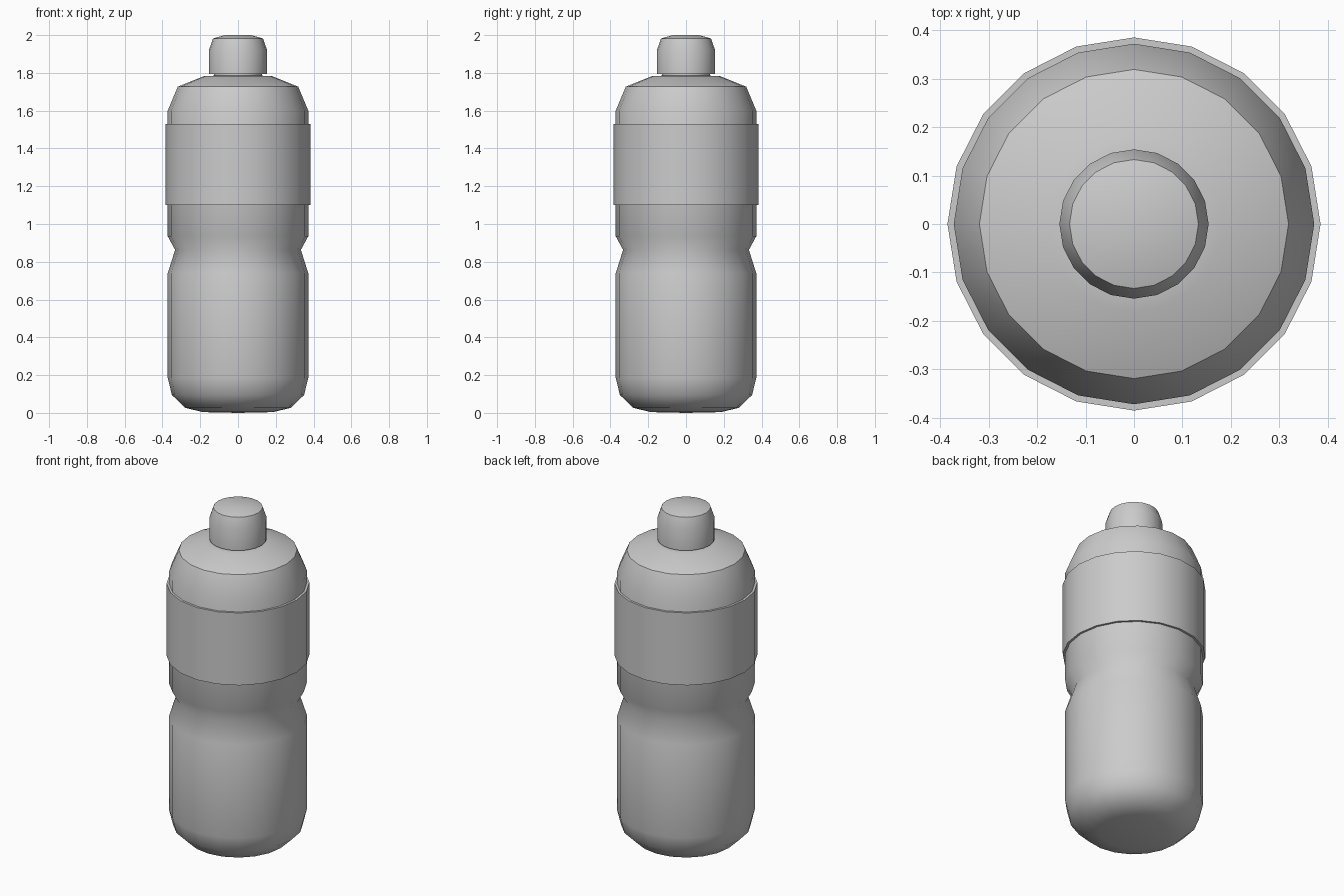
import bpy
import bmesh
import math

if "Cube" in bpy.data.objects:
    bpy.data.objects.remove(bpy.data.objects["Cube"])

SIDES = 20


def lathe(name, profile, angle=40, closed=False):
    """Revolve (radius, z) points around z; a radius of 0 becomes a pole."""
    bm = bmesh.new()
    rings = []
    for r, z in profile:
        if r == 0:
            rings.append([bm.verts.new((0, 0, z))] * SIDES)
        else:
            rings.append([bm.verts.new((r * math.cos(2 * math.pi * i / SIDES),
                                        r * math.sin(2 * math.pi * i / SIDES), z))
                          for i in range(SIDES)])
    pairs = list(zip(rings, rings[1:]))
    if closed:
        pairs.append((rings[-1], rings[0]))
    for low, high in pairs:
        for i in range(SIDES):
            j = (i + 1) % SIDES
            corners = [low[i], low[j], high[j], high[i]]
            bm.faces.new(list(dict.fromkeys(corners)))
    bmesh.ops.recalc_face_normals(bm, faces=bm.faces)
    mesh = bpy.data.meshes.new(name)
    bm.to_mesh(mesh)
    bm.free()
    obj = bpy.data.objects.new(name, mesh)
    bpy.context.collection.objects.link(obj)
    bpy.ops.object.select_all(action='DESELECT')
    obj.select_set(True)
    bpy.context.view_layer.objects.active = obj
    bpy.ops.object.shade_smooth_by_angle(angle=math.radians(angle))
    return obj


# Bottle body with rounded base, pinched grip and sloping shoulder
lathe("bottle_body", [(0, 0), (0.185, 0.004), (0.28, 0.027), (0.35, 0.095),
                      (0.372, 0.185), (0.372, 0.74), (0.333, 0.863),
                      (0.372, 0.935), (0.372, 1.6), (0.319, 1.727)], 55)

# Shallow shoulder top running in to the neck
lathe("shoulder_top", [(0.319, 1.727), (0.18, 1.783), (0.128, 1.785), (0.128, 1.795)])

# Label sleeve standing slightly proud of the body
lathe("label_sleeve", [(0.37, 1.1), (0.385, 1.1), (0.385, 1.53), (0.37, 1.53)], closed=True)

# Screw cap
lathe("cap", [(0, 1.793), (0.154, 1.793), (0.154, 1.92), (0.133, 1.982), (0.07, 2.0), (0, 2.0)])
